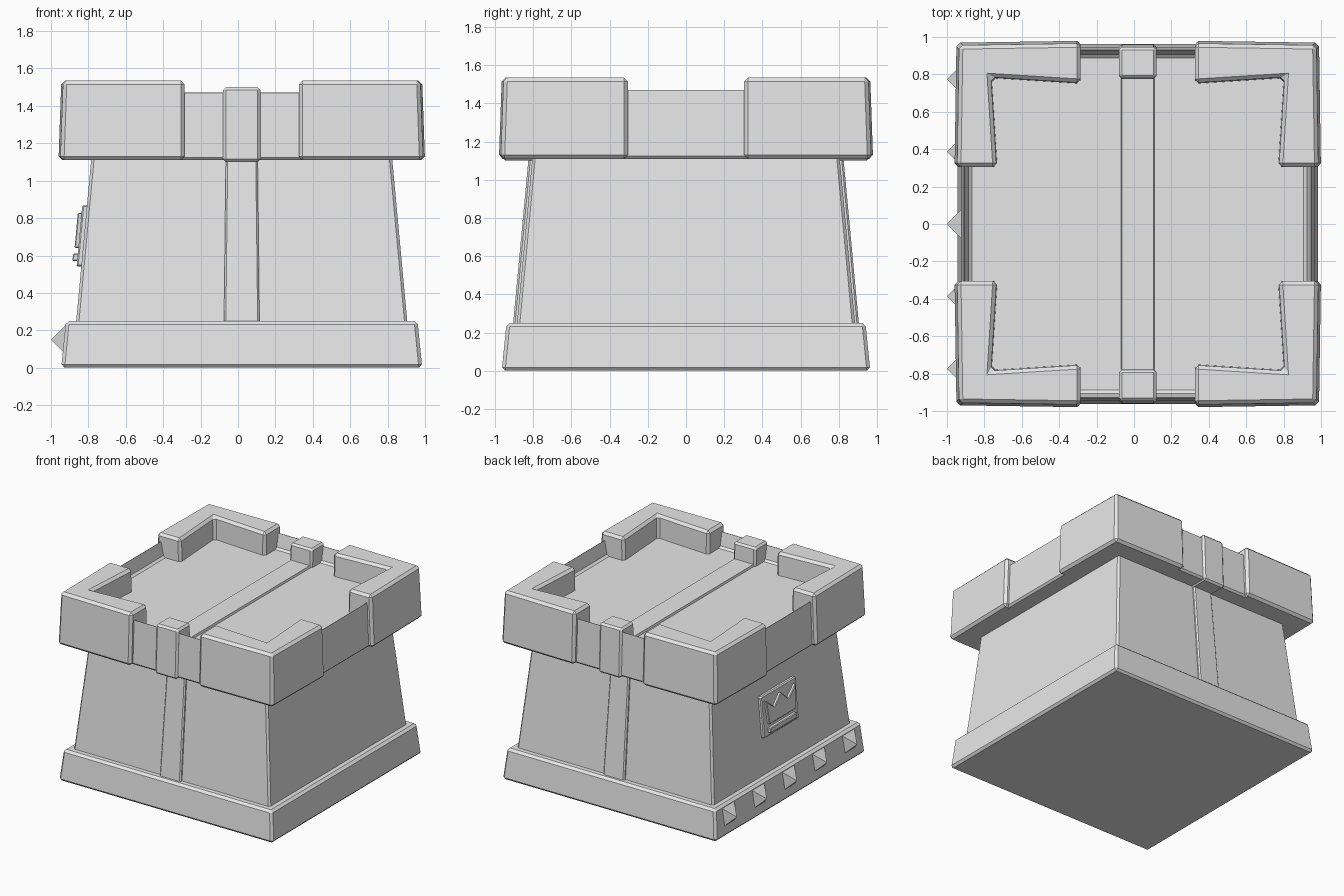
import bpy, bmesh

cube = bpy.data.objects.get("Cube")
if cube:
    bpy.data.objects.remove(cube)

CX = 0.02  # the tower sits slightly off centre because of the spikes

stone = bpy.data.materials.new("stone_grey")
stone.use_nodes = True
stone.diffuse_color = (0.8, 0.8, 0.8, 1)
stone.node_tree.nodes["Principled BSDF"].inputs["Base Color"].default_value = (0.8, 0.8, 0.8, 1)


def finish(bm, name, bevel=0.0):
    bmesh.ops.recalc_face_normals(bm, faces=bm.faces[:])
    mesh = bpy.data.meshes.new(name)
    bm.to_mesh(mesh)
    bm.free()
    mesh.materials.append(stone)
    obj = bpy.data.objects.new(name, mesh)
    bpy.context.collection.objects.link(obj)
    if bevel:
        mod = obj.modifiers.new("chamfer", 'BEVEL')
        mod.width = bevel
        mod.segments = 1
        mod.limit_method = 'ANGLE'
    return obj


def loft(lower, upper):
    """Solid between two matching loops of 3D points."""
    bm = bmesh.new()
    a = [bm.verts.new(p) for p in lower]
    b = [bm.verts.new(p) for p in upper]
    bm.faces.new(a)
    top = bm.faces.new(b)
    for i in range(len(a)):
        j = (i + 1) % len(a)
        bm.faces.new((a[i], a[j], b[j], b[i]))
    return bm, top


def rect(x0, x1, y0, y1, z):
    return [(CX + x, y, z) for x, y in ((x0, y0), (x1, y0), (x1, y1), (x0, y1))]


def square(h, z):
    return rect(-h, h, -h, h, z)


def wall(z):
    """Half width of the sloping body at a height."""
    return 0.885 - 0.093 * (z - 0.25)


# Plinth and tapered body
finish(loft(square(0.965, 0), square(0.94, 0.25))[0], "plinth", 0.018)
finish(loft(square(wall(0.2), 0.2), square(wall(1.15), 1.15))[0], "body", 0.015)

# Parapet wall with a sunken floor
bm, top = loft(square(0.945, 1.11), square(0.93, 1.485))
bmesh.ops.inset_region(bm, faces=[top], thickness=0.125)
for v in top.verts:
    v.co.z = 1.35
    v.co.x = CX + (v.co.x - CX) * 0.97
    v.co.y *= 0.97
finish(bm, "parapet", 0.015)

# Corner blocks, arms flaring a little toward their ends
def corner_loop(sx, sy, z, out, inn):
    quad = [(0.97 - out, 0.97 - out), (0.305, 0.98 - out), (0.305, 0.745 + inn),
            (0.775 + inn, 0.775 + inn), (0.745 + inn, 0.305), (0.98 - out, 0.305)]
    return [(CX + sx * x, sy * y, z) for x, y in quad]


for sx, side in ((-1, "right"), (1, "left")):
    for sy, end in ((-1, "front"), (1, "back")):
        bm, top = loft(corner_loop(sx, sy, 1.11, 0, 0), corner_loop(sx, sy, 1.535, 0.015, 0.01))
        finish(bm, f"corner_block_{end}_{side}", 0.02)

# Central band over the walls, parapet and floor
W = 0.095
finish(loft(rect(-W, W, -0.79, 0.79, 1.33), rect(-W + 0.01, W - 0.01, -0.79, 0.79, 1.367))[0],
       "floor_band")
for s, end in ((-1, "front"), (1, "back")):
    lo, hi = wall(0.24), wall(1.12)
    finish(loft(rect(-W, W, s * (lo - 0.05), s * (lo + 0.02), 0.24),
                rect(-W + 0.01, W - 0.01, s * (hi - 0.05), s * (hi + 0.02), 1.12))[0],
           f"wall_band_{end}", 0.01)
    finish(loft(rect(-0.1, 0.1, s * 0.765, s * 0.96, 1.1),
                rect(-0.1, 0.1, s * 0.78, s * 0.945, 1.5))[0],
           f"parapet_band_{end}", 0.015)

# Row of pyramid spikes along the right side of the plinth
for i in range(5):
    y = (i - 2) * 0.387
    bm = bmesh.new()
    tip = bm.verts.new((-1, y, 0.15))
    ring = [bm.verts.new((-0.92, y + a * 0.08, 0.15 + b * 0.08))
            for a, b in ((-1, -1), (1, -1), (1, 1), (-1, 1))]
    bm.faces.new(ring)
    for k in range(4):
        bm.faces.new((ring[k], ring[(k + 1) % 4], tip))
    finish(bm, f"spike_{i + 1}")


# Wall plaque with a zigzag relief on the right side
def relief(name, outline, depth, bevel):
    def loop(d):
        return [(CX - wall(z) - d, y, z) for y, z in outline]
    finish(loft(loop(-0.01), loop(depth))[0], name, bevel)


def panel(h, z0, z1):
    return [(-h, z0), (h, z0), (h, z1), (-h, z1)]


relief("plaque_plate", panel(0.225, 0.54, 0.87), 0.025, 0.008)
zigzag = [(-0.17, 0.64), (0.17, 0.64), (0.19, 0.83), (0.09, 0.75),
          (0, 0.83), (-0.09, 0.75), (-0.19, 0.83)]
relief("plaque_zigzag", zigzag, 0.045, 0.005)
relief("plaque_bar", panel(0.17, 0.57, 0.61), 0.05, 0.005)
